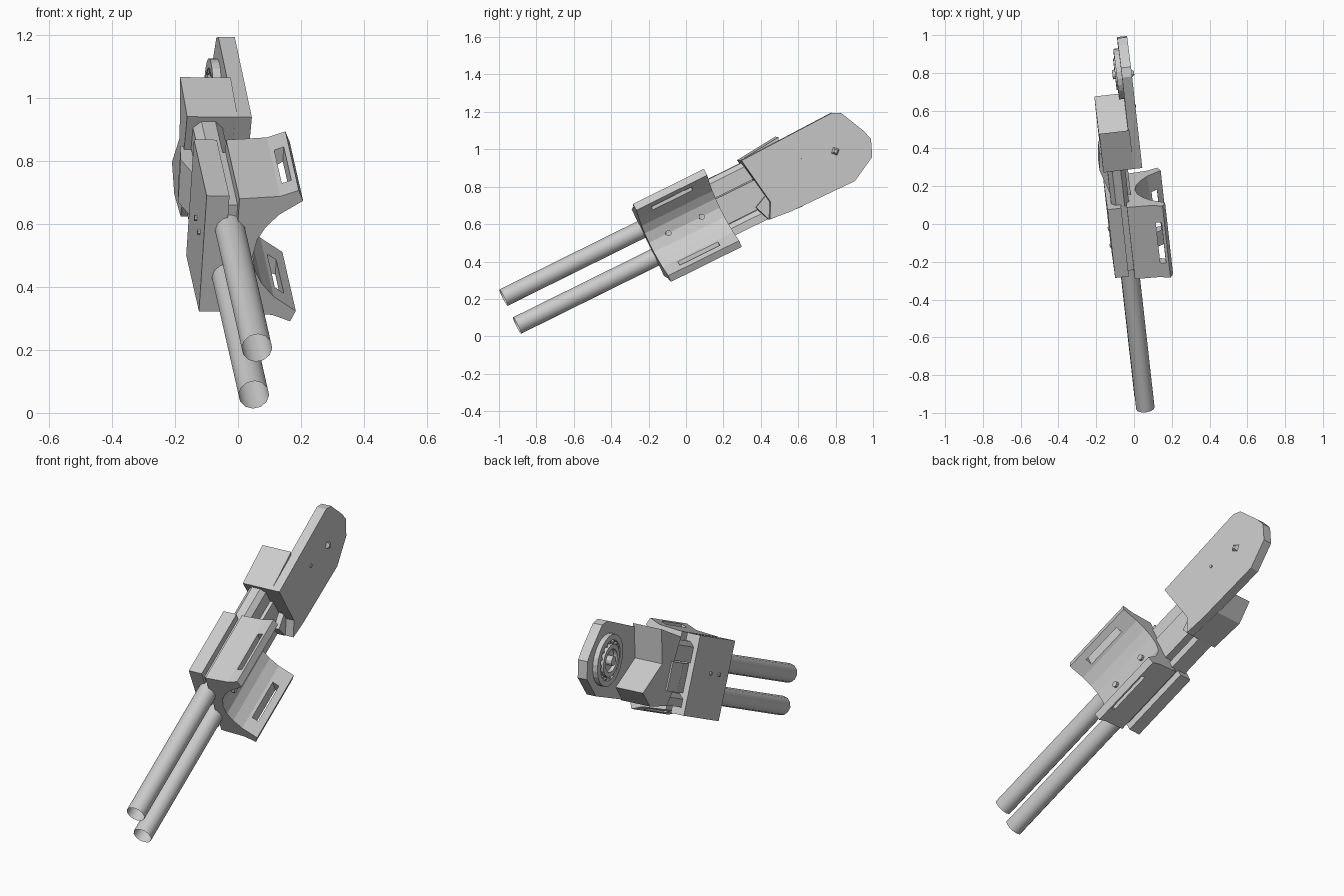
import bpy, bmesh, math
from mathutils import Matrix, Vector

cube = bpy.data.objects.get("Cube")
if cube:
    bpy.data.objects.remove(cube)

# Tilted frame: local x = side, y = along the arm, z = up across the arm
along = Vector((-0.1, 0.89, 0.44)).normalized()
up = Vector((0.06, -0.44, 0.89))
up = (up - along * up.dot(along)).normalized()
side = along.cross(up)
frame = Matrix((side, along, up)).transposed().to_4x4()
frame.translation = (0, 0, 0.6)

grey = bpy.data.materials.new("light grey")
grey.use_nodes = True
grey.diffuse_color = (0.6, 0.6, 0.6, 1)
grey.node_tree.nodes["Principled BSDF"].inputs["Base Color"].default_value = (0.6, 0.6, 0.6, 1)


def add(name, bm, smooth=False):
    bmesh.ops.recalc_face_normals(bm, faces=bm.faces)
    mesh = bpy.data.meshes.new(name)
    bm.to_mesh(mesh)
    bm.free()
    mesh.materials.append(grey)
    obj = bpy.data.objects.new(name, mesh)
    bpy.context.collection.objects.link(obj)
    obj.matrix_world = frame
    if smooth:
        bpy.ops.object.select_all(action='DESELECT')
        obj.select_set(True)
        bpy.context.view_layer.objects.active = obj
        bpy.ops.object.shade_smooth_by_angle(angle=math.radians(40))
    return obj


def prism(name, points, axis, lo, hi):
    """Extrude a 2D profile along local axis 0, 1 or 2."""
    bm = bmesh.new()
    rings = []
    for h in (lo, hi):
        ring = []
        for p in points:
            co = list(p)
            co.insert(axis, h)
            ring.append(bm.verts.new(co))
        rings.append(ring)
        bm.faces.new(ring)
    n = len(points)
    for i in range(n):
        j = (i + 1) % n
        bm.faces.new((rings[0][i], rings[0][j], rings[1][j], rings[1][i]))
    return add(name, bm)


def box(name, x, y, z):
    return prism(name, [(x[0], z[0]), (x[1], z[0]), (x[1], z[1]), (x[0], z[1])], 1, *y)


def disc(name, y, z, r, x0, x1, sides=24, r2=None, smooth=False):
    bm = bmesh.new()
    m = Matrix.Translation(((x0 + x1) / 2, y, z)) @ Matrix.Rotation(math.pi / 2, 4, 'Y')
    bmesh.ops.create_cone(bm, cap_ends=True, segments=sides, radius1=r,
                          radius2=r if r2 is None else r2, depth=x1 - x0, matrix=m)
    return add(name, bm, smooth)


def ring(name, y, z, inner, outer, x0, x1, sides=24):
    bm = bmesh.new()
    loops = []
    for r, x in ((inner, x0), (outer, x0), (outer, x1), (inner, x1)):
        loops.append([bm.verts.new((x, y + r * math.cos(t * math.tau / sides),
                                    z + r * math.sin(t * math.tau / sides)))
                      for t in range(sides)])
    for k in range(4):
        a, b = loops[k], loops[(k + 1) % 4]
        for i in range(sides):
            j = (i + 1) % sides
            bm.faces.new((a[i], a[j], b[j], b[i]))
    return add(name, bm)


# Two open tubes
for name, z in (("upper_tube", 0.077), ("lower_tube", -0.089)):
    bm = bmesh.new()
    m = Matrix.Translation((-0.05, -0.6, z)) @ Matrix.Rotation(math.pi / 2, 4, 'X')
    bmesh.ops.create_cone(bm, cap_ends=False, segments=12, radius1=0.049, radius2=0.049,
                          depth=0.9, matrix=m)
    add(name, bm, True)

# Back slab and the core that joins it to the clip
box("back_slab", (-0.133, -0.06), (-0.205, 0.2), (-0.21, 0.2))
box("slab_core", (-0.07, -0.02), (-0.19, 0.19), (-0.17, 0.16))
for y in (-0.1, 0.0):
    disc("slab_screw", y, 0.02, 0.01, -0.141, -0.13, 8)

# C-shaped clip with slotted lips
half = [(-0.03, 0.2), (0.1, 0.21), (0.158, 0.232), (0.174, 0.195), (0.1, 0.145),
        (0.06, 0.1), (0.035, 0.055)]
profile = half + [(0.025, 0)] + [(x, -z) for x, z in reversed(half)]
clip = prism("curved_clip", profile, 1, -0.225, 0.2)
cutter = box("slot_cutter", (0.113, 0.143), (-0.14, 0.1), (-0.3, 0.3))
cutter.hide_render = True
mod = clip.modifiers.new("slots", 'BOOLEAN')
mod.operation = 'DIFFERENCE'
mod.object = cutter
bpy.context.view_layer.objects.active = clip
bpy.ops.object.modifier_apply(modifier=mod.name)
bpy.data.objects.remove(cutter)
for y in (-0.11, 0.09):
    disc("clip_bolt", y, 0, 0.016, 0.015, 0.042, 8)

# Neck between the clip and the rear block
flare = [(-0.1, 0.19), (0, 0.19), (0, 0.46), (-0.14, 0.46), (-0.15, 0.36)]
prism("neck_plate", flare, 2, -0.1, 0.05)
for name, lo, hi in (("upper_rail", 0.055, 0.16), ("lower_rail", -0.172, -0.105)):
    ch = 0.025
    rail = [(-0.11, lo), (-0.015, lo), (-0.015, hi - ch), (-0.015 - ch, hi),
            (-0.11 + ch, hi), (-0.11, hi - ch)]
    prism(name, rail, 1, 0.19, 0.46)

# Rear block with a notched back
block = [(0.41, 0.178), (0.65, 0.2), (0.56, 0.03), (0.71, -0.13), (0.6, -0.19),
         (0.41, -0.175), (0.375, -0.085), (0.45, -0.05)]
prism("rear_block", block, 0, -0.132, 0.03)

# Rounded paddle plate
paddle = [(0.41, 0.178), (0.96, 0.192), (1.005, 0.167), (1.07, 0.03), (1.087, -0.025),
          (1.05, -0.115), (0.91, -0.19), (0.53, -0.184), (0.41, -0.172), (0.453, -0.09)]
prism("paddle_plate", paddle, 0, 0.022, 0.075)
disc("paddle_stud", 0.885, 0, 0.028, 0.07, 0.09, 4, 0.012)
disc("paddle_pin", 0.71, 0.04, 0.009, 0.07, 0.08, 8)

# Round joint on the inner side of the paddle
ring("joint_rim", 0.89, 0, 0.105, 0.135, -0.005, 0.03)
ring("joint_inner_rim", 0.89, 0, 0.06, 0.085, -0.012, 0.03)
disc("joint_base", 0.89, 0, 0.12, 0.008, 0.03)
disc("joint_hub", 0.89, 0, 0.025, -0.025, 0.03, 12)
for i in range(16):
    t = i * math.tau / 16
    disc("joint_stud", 0.89 + 0.095 * math.cos(t), 0.095 * math.sin(t), 0.008, -0.004, 0.02, 6)
